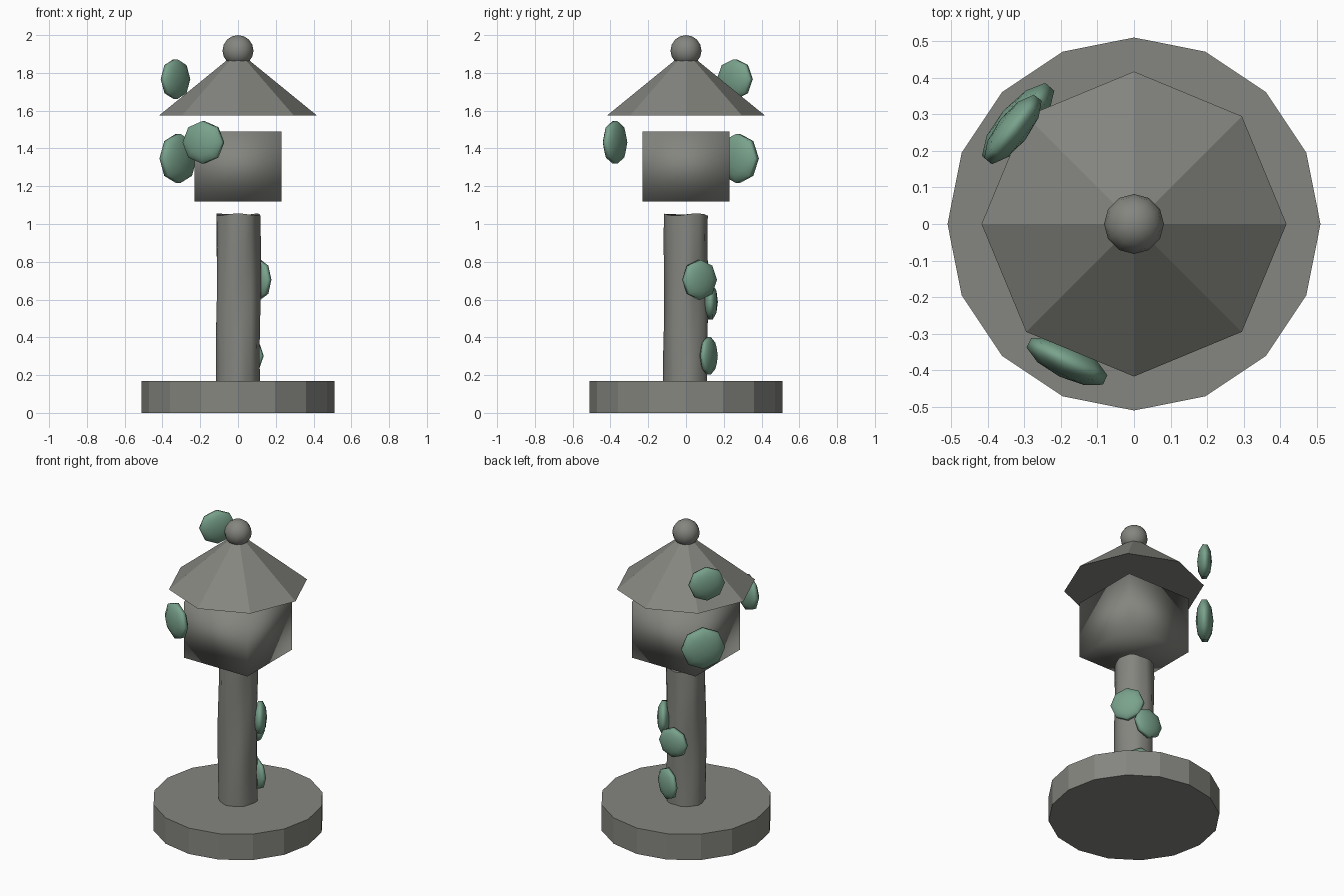
import bpy, bmesh
from math import sin, cos, pi, radians
from mathutils import Vector

if "Cube" in bpy.data.objects:
    bpy.data.objects.remove(bpy.data.objects["Cube"])


def material(name, rgb):
    m = bpy.data.materials.new(name)
    m.diffuse_color = (*rgb, 1)
    m.use_nodes = True
    m.node_tree.nodes["Principled BSDF"].inputs["Base Color"].default_value = m.diffuse_color
    return m


moss_mat = material("moss_green", (0.19, 0.36, 0.26))
stone_mat = material("dark_stone", (0.235, 0.235, 0.215))


def finish(name, mat, smooth=False):
    ob = bpy.context.object
    ob.name = name
    if smooth:
        bpy.ops.object.shade_smooth()
    ob.data.materials.append(mat)
    return ob


# round plinth with crisp flat sides
bpy.ops.mesh.primitive_cylinder_add(vertices=16, radius=0.51, depth=0.17, location=(0, 0, 0.085))
base = finish("base", stone_mat)
base.modifiers.new("crisp_sides", 'EDGE_SPLIT').split_angle = radians(15)

# rough, fluted post
bm = bmesh.new()
SEG, ROWS, Z0, Z1 = 20, 10, 0.165, 1.05
rings = []
for j in range(ROWS + 1):
    t = j / ROWS
    ring = []
    for i in range(SEG):
        a = 2 * pi * i / SEG
        r = 0.116 + 0.004 * sin(7 * a + 2 * t) + 0.003 * sin(3 * a - 7 * t)
        z = Z0 + (Z1 - Z0) * t + (0.006 * sin(3 * a) if j == ROWS else 0)
        ring.append(bm.verts.new((r * cos(a), r * sin(a), z)))
    rings.append(ring)
for lo, hi in zip(rings, rings[1:]):
    for i in range(SEG):
        k = (i + 1) % SEG
        bm.faces.new((lo[i], lo[k], hi[k], hi[i]))
bm.faces.new(rings[-1])
bm.faces.new(rings[0][::-1])
me = bpy.data.meshes.new("post")
bm.to_mesh(me)
bm.free()
post = bpy.data.objects.new("post", me)
bpy.context.collection.objects.link(post)
bpy.context.view_layer.objects.active = post
bpy.ops.object.select_all(action='DESELECT')
post.select_set(True)
bpy.ops.object.shade_smooth_by_angle(angle=radians(50))
me.materials.append(stone_mat)

# lamp box, smooth shaded
bpy.ops.mesh.primitive_cube_add(size=1, location=(0, 0, 1.305))
bpy.context.object.scale = (0.46, 0.46, 0.37)
finish("lamp_box", stone_mat, smooth=True)

# eight-sided roof and its ball finial
bpy.ops.mesh.primitive_cone_add(vertices=8, radius1=0.417, radius2=0, depth=0.34, location=(0, 0, 1.745))
finish("roof", stone_mat)
bpy.ops.mesh.primitive_uv_sphere_add(segments=12, ring_count=8, radius=0.082, location=(0, 0, 1.918))
finish("finial", stone_mat, smooth=True)

# flattened moss clumps facing outward: angle, distance, height, half width, half height
clumps = [
    (142, 0.42, 1.767, 0.110, 0.105),
    (139, 0.42, 1.347, 0.132, 0.130),
    (244, 0.418, 1.432, 0.116, 0.113),
    (33, 0.132, 0.705, 0.102, 0.105),
    (90, 0.130, 0.588, 0.097, 0.093),
    (68, 0.130, 0.302, 0.090, 0.100),
]
for n, (deg, dist, z, w, h) in enumerate(clumps, 1):
    a = radians(deg)
    bpy.ops.mesh.primitive_uv_sphere_add(segments=8, ring_count=5, radius=1,
                                         location=(dist * cos(a), dist * sin(a), z))
    ob = finish(f"moss_clump_{n}", moss_mat, smooth=True)
    ob.rotation_euler = Vector((cos(a), sin(a), 0)).to_track_quat('Z', 'Y').to_euler()
    ob.scale = (w / 0.951, h / 0.951, 0.4 * w)
